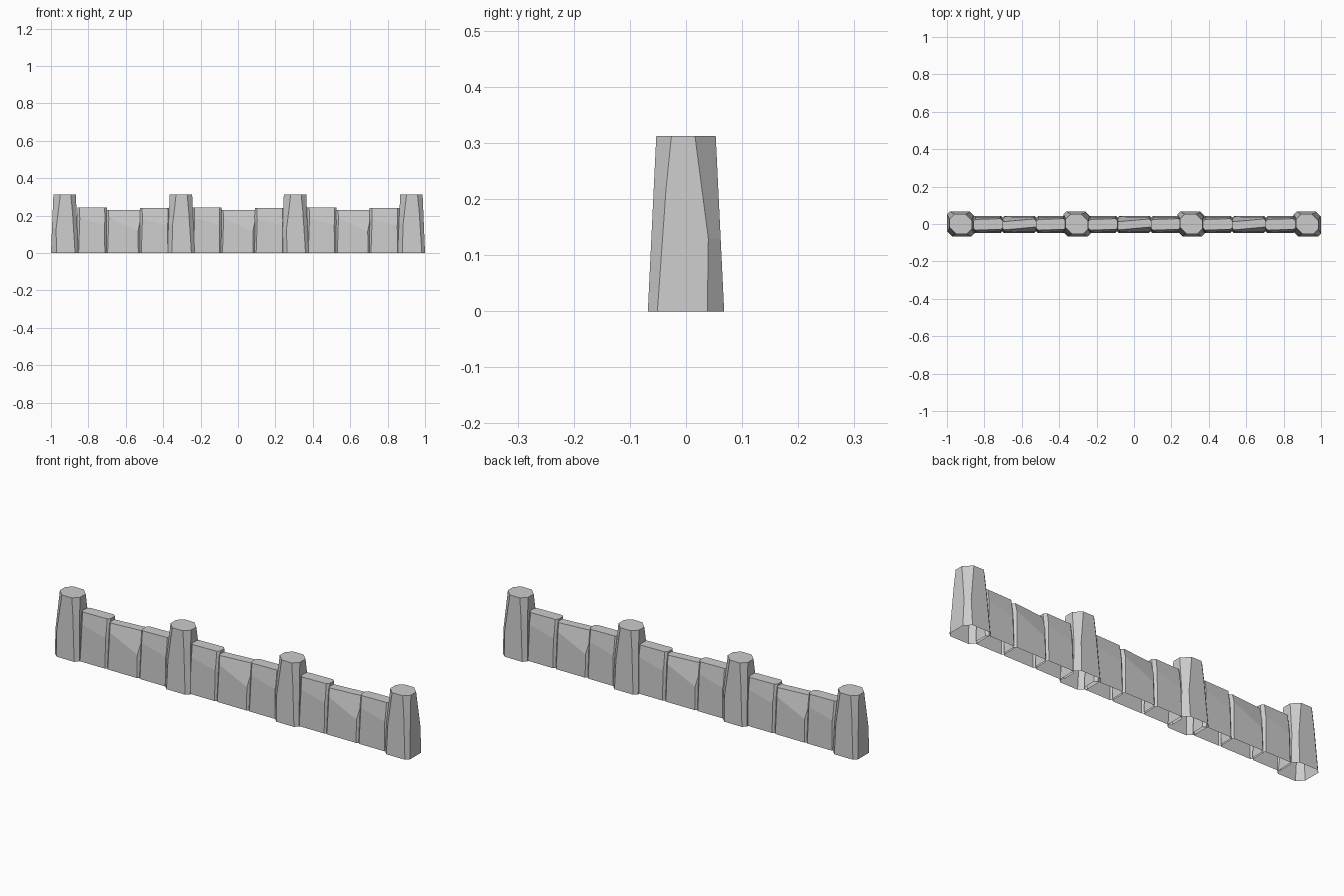
import bpy
import bmesh
from mathutils import Vector

default = bpy.data.objects.get("Cube")
if default:
    bpy.data.objects.remove(default, do_unlink=True)

stone_grey = bpy.data.materials.new("stone_grey")
stone_grey.use_nodes = True
GREY = (0.6, 0.6, 0.6, 1)
stone_grey.diffuse_color = GREY
stone_grey.node_tree.nodes["Principled BSDF"].inputs["Base Color"].default_value = GREY


def chip(bm, a, b, c, center):
    """Slice the block along the plane through three points, keeping the centre side."""
    a, b, c = Vector(a), Vector(b), Vector(c)
    normal = (b - a).cross(c - a).normalized()
    if (center - a).dot(normal) > 0:
        normal = -normal
    geom = bm.verts[:] + bm.edges[:] + bm.faces[:]
    cut = bmesh.ops.bisect_plane(bm, geom=geom, plane_co=a, plane_no=normal,
                                 clear_outer=True, dist=1e-5)
    rim = [e for e in cut["geom_cut"] if isinstance(e, bmesh.types.BMEdge)]
    if len(rim) > 2:
        bmesh.ops.contextual_create(bm, geom=rim)


def carve(name, location, base, top, height, corners, kink, facet=None, turn=1):
    """Tapered block with chipped corners and an open underside."""
    bm = bmesh.new()
    bmesh.ops.create_cube(bm, size=2)
    for v in bm.verts:
        half = top if v.co.z > 0 else base
        v.co = (v.co.x * half[0], v.co.y * half[1], height if v.co.z > 0 else 0)
    center = Vector((0, 0, height * 0.4))

    def surface(z):
        t = z / height
        return [base[i] + (top[i] - base[i]) * t for i in (0, 1)]

    # Each corner has a narrow lower chip and a wider one above the kink
    for (sx, sy), (low, high, level) in corners.items():
        bx, by = base
        kx, ky = surface(level)
        tx, ty = top
        chip(bm, (sx * (bx - low), sy * by, 0), (sx * bx, sy * (by - low), 0),
             (sx * (kx - kink), sy * ky, level), center)
        chip(bm, (sx * (kx - kink), sy * ky, level),
             (sx * kx, sy * (ky - kink), level),
             (sx * (tx - high), sy * ty, height), center)
    # Broad slanted facets high on the two long sides
    if facet:
        for s in (-1, 1):
            points = [(s * x * base[0], s * y * base[1], z * height)
                      for x, y, z in facet]
            chip(bm, *points, center)

    bm.normal_update()
    bottom = [f for f in bm.faces if all(v.co.z < 1e-4 for v in f.verts)]
    bmesh.ops.delete(bm, geom=bottom, context="FACES_ONLY")
    for v in bm.verts:
        v.co.x *= turn
        v.co.y *= turn
    bmesh.ops.recalc_face_normals(bm, faces=bm.faces[:])
    mesh = bpy.data.meshes.new(name)
    bm.to_mesh(mesh)
    bm.free()
    mesh.materials.append(stone_grey)
    obj = bpy.data.objects.new(name, mesh)
    obj.location = location
    bpy.context.collection.objects.link(obj)


# Tall posts
post_corners = {(1, -1): (0.017, 0.027, 0.22), (1, 1): (0.03, 0.037, 0.13),
                (-1, 1): (0.017, 0.027, 0.22), (-1, -1): (0.025, 0.034, 0.15)}
for i, x in enumerate((-0.927, -0.305, 0.305, 0.927)):
    carve(f"post_{i + 1}", (x, 0, 0), (0.073, 0.068), (0.06, 0.053), 0.312,
          post_corners, 0.022, turn=-1 if i % 2 == 0 else 1)

# Low wall stones, three in each bay
stone_corners = {(1, -1): (0.014, 0.022, 0.17), (1, 1): (0.012, 0.02, 0.19),
                 (-1, 1): (0.014, 0.022, 0.17), (-1, -1): (0.01, 0.018, 0.19)}
gentle = [(-1, -0.72, 0.96), (0.55, -0.9, 0.62), (1, -0.6, 0.98)]
strong = [(-1, -0.85, 0.85), (0.5, -0.92, 0.55), (1, -0.3, 1)]
kinds = [("left_stone", -0.78, 0.082, 0.245, gentle),
         ("middle_stone", -0.613, 0.094, 0.23, strong),
         ("right_stone", -0.444, 0.083, 0.24, gentle)]
for bay in range(3):
    for name, x, half, height, facet in kinds:
        carve(f"{name}_{bay + 1}", (x + bay * 0.614, -0.002, 0), (half, 0.045),
              (half - 0.003, 0.037), height, stone_corners, 0.014, facet)
